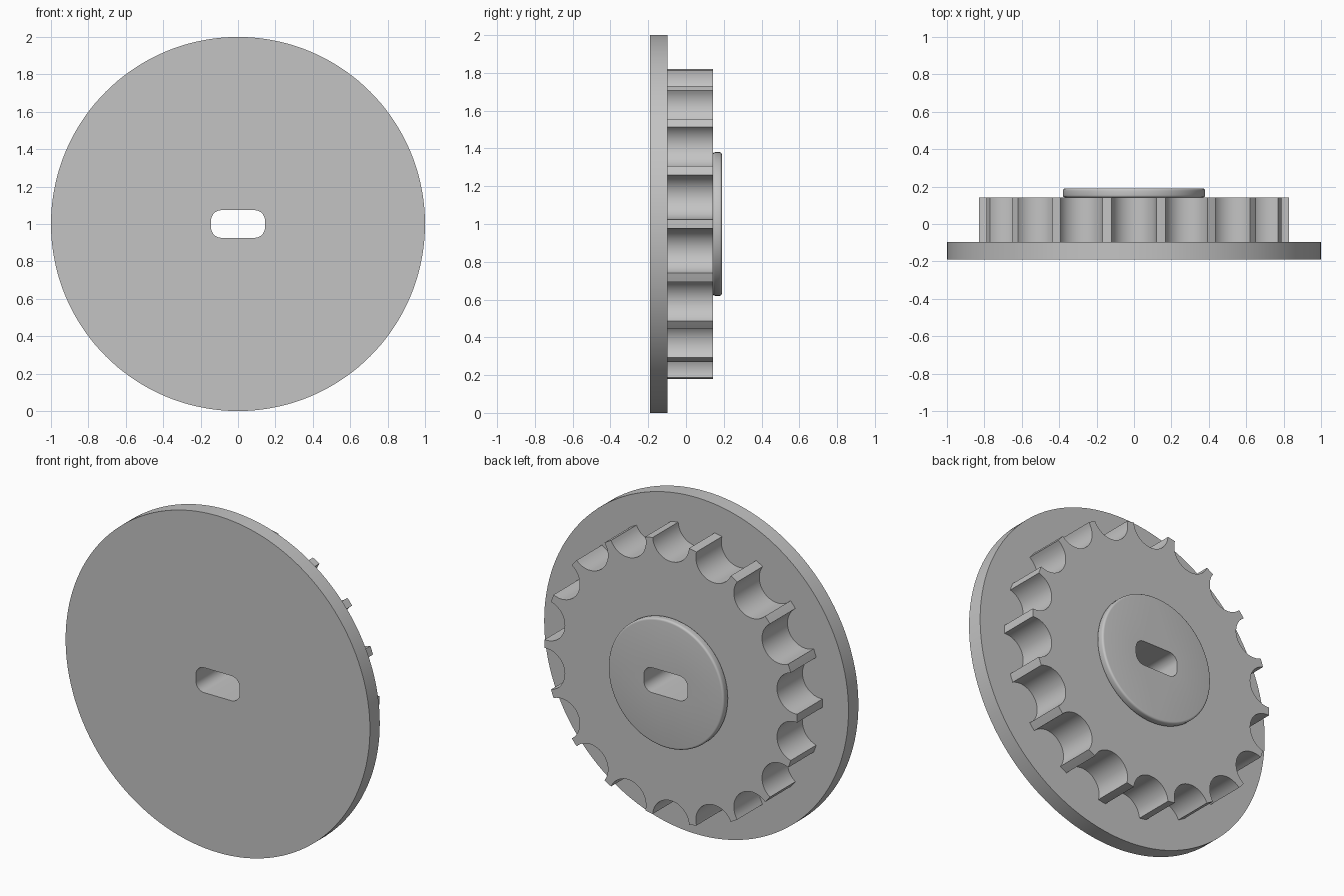
import bpy
import bmesh
from math import cos, sin, pi, asin, radians

if "Cube" in bpy.data.objects:
    bpy.data.objects.remove(bpy.data.objects["Cube"])

grey = bpy.data.materials.new("plain grey")
grey.use_nodes = True
COLOUR = (0.55, 0.55, 0.55, 1)
grey.diffuse_color = COLOUR
grey.node_tree.nodes["Principled BSDF"].inputs["Base Color"].default_value = COLOUR


def arc(cx, cz, r, start, end, steps):
    """Points along an arc, both ends included."""
    angles = [start + (end - start) * i / steps for i in range(steps + 1)]
    return [(cx + r * cos(a), cz + r * sin(a)) for a in angles]


def circle(r, steps=144):
    return arc(0, 0, r, 0, 2 * pi, steps)[:-1]


def slot(w, h, r):
    """Rectangle with rounded corners, from half width and half height."""
    points = []
    for i, (sx, sz) in enumerate([(1, 1), (-1, 1), (-1, -1), (1, -1)]):
        points += arc(sx * (w - r), sz * (h - r), r, i * pi / 2, (i + 1) * pi / 2, 8)
    return points


def sprocket(radius, notch, count):
    """Round outline with scooped notches centred on its rim."""
    points = []
    half = 2 * asin(notch / 2 / radius)
    pitch = 2 * pi / count
    for i in range(count):
        mid = pi / 2 + i * pitch
        cx, cz = radius * cos(mid), radius * sin(mid)
        # the scoop runs from rim to rim through its deepest point
        sweep = pi / 2 - half / 2
        points += arc(cx, cz, notch, mid + pi + sweep, mid + pi - sweep, 20)
        points += arc(0, 0, radius, mid + half, mid + pitch - half, 3)[1:-1]
    return points


def build(name, layers, hole):
    """Solid from outlines at rising depths, pierced by one hole."""
    bm = bmesh.new()

    def loop(points, y):
        return [bm.verts.new((x, y, z + 1)) for x, z in points]

    def skin(a, b):
        for i in range(len(a)):
            j = (i + 1) % len(a)
            bm.faces.new((a[i], a[j], b[j], b[i]))

    outer = [loop(points, y) for y, points in layers]
    inner = [loop(hole, layers[k][0]) for k in (0, -1)]
    for a, b in zip(outer, outer[1:]):
        skin(a, b)
    skin(*inner)
    # flat ends around the hole
    for rim, bore in ((outer[0], inner[0]), (outer[-1], inner[1])):
        edges = [bm.edges.get((ring[i - 1], ring[i]))
                 for ring in (rim, bore) for i in range(len(ring))]
        bmesh.ops.triangle_fill(bm, edges=edges, use_beauty=True, normal=(0, 1, 0))
    bmesh.ops.recalc_face_normals(bm, faces=bm.faces)

    mesh = bpy.data.meshes.new(name)
    bm.to_mesh(mesh)
    bm.free()
    mesh.materials.append(grey)
    obj = bpy.data.objects.new(name, mesh)
    bpy.context.collection.objects.link(obj)
    bpy.ops.object.select_all(action='DESELECT')
    obj.select_set(True)
    bpy.context.view_layer.objects.active = obj
    bpy.ops.object.shade_smooth_by_angle(angle=radians(32))


bore = slot(0.144, 0.074, 0.055)

# Large flat disc at the front
disc = circle(1.0)
build("front_disc", [(-0.19, disc), (-0.097, disc)], bore)

# Notched wheel behind it
teeth = sprocket(0.83, 0.12, 18)
build("notched_wheel", [(-0.097, teeth), (0.142, teeth)], bore)

# Raised hub with softened rims
soft = 0.012
quarter = [i * pi / 8 for i in range(5)]
front = [(0.142 + soft * (1 - sin(a)), circle(0.38 - soft * (1 - cos(a)))) for a in reversed(quarter)]
back = [(0.19 - soft * (1 - sin(a)), circle(0.38 - soft * (1 - cos(a)))) for a in quarter]
build("hub", front + back, bore)
